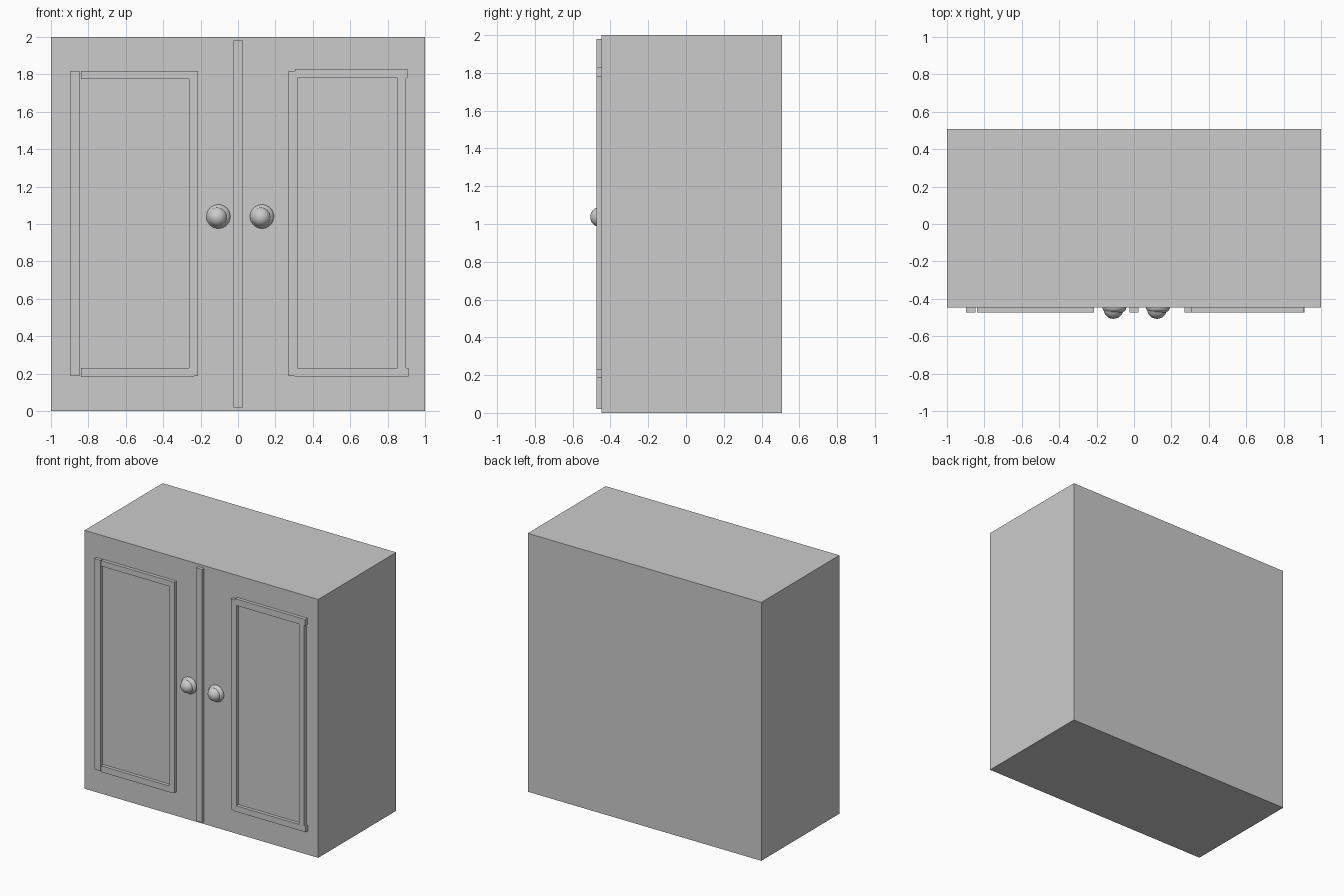
import bpy
from mathutils import Matrix

if "Cube" in bpy.data.objects:
    bpy.data.objects.remove(bpy.data.objects["Cube"])

FRONT = -0.447   # front plane of the carcass
TRIM = -0.473    # front plane of the raised trim


def box(name, x0, x1, z0, z1, y0=TRIM, y1=FRONT + 0.01):
    bpy.ops.mesh.primitive_cube_add(size=1)
    ob = bpy.context.object
    ob.name = name
    ob.data.transform(Matrix.Diagonal((x1 - x0, y1 - y0, z1 - z0, 1)))
    ob.location = ((x0 + x1) / 2, (y0 + y1) / 2, (z0 + z1) / 2)
    return ob


def ball(name, x, y, z, r, depth):
    bpy.ops.mesh.primitive_uv_sphere_add(segments=32, ring_count=16, radius=1)
    ob = bpy.context.object
    ob.name = name
    ob.data.transform(Matrix.Diagonal((r, depth, r, 1)))
    ob.location = (x, y, z)
    bpy.ops.object.shade_smooth_by_angle()
    return ob


# Carcass and the centre strip between the doors
box("cabinet_body", -1, 1, 0, 2, FRONT, 0.507)
box("center_strip", -0.025, 0.023, 0.02, 1.98)

# Door frames: slightly uneven stiles and rails (x0, x1, z0, z1)
frames = {
    "left_door": {
        "outer_stile": (-0.898, -0.848, 0.187, 1.818),
        "inner_stile": (-0.261, -0.213, 0.187, 1.818),
        "top_rail": (-0.84, -0.22, 1.775, 1.818),
        "bottom_rail": (-0.84, -0.235, 0.182, 0.23),
    },
    "right_door": {
        "inner_stile": (0.27, 0.318, 0.188, 1.818),
        "outer_stile": (0.852, 0.898, 0.188, 1.818),
        "top_rail": (0.305, 0.906, 1.78, 1.83),
        "bottom_rail": (0.303, 0.911, 0.184, 0.23),
    },
}
for door, parts in frames.items():
    for part, dims in parts.items():
        box(f"{door}_{part}", *dims)

# Door knobs: a domed base with a round grip
for side, x in (("left", -0.105), ("right", 0.128)):
    ball(f"{side}_knob_base", x, FRONT, 1.04, 0.064, 0.035)
    ball(f"{side}_knob_grip", x - 0.005, -0.454, 1.037, 0.053, 0.053)
